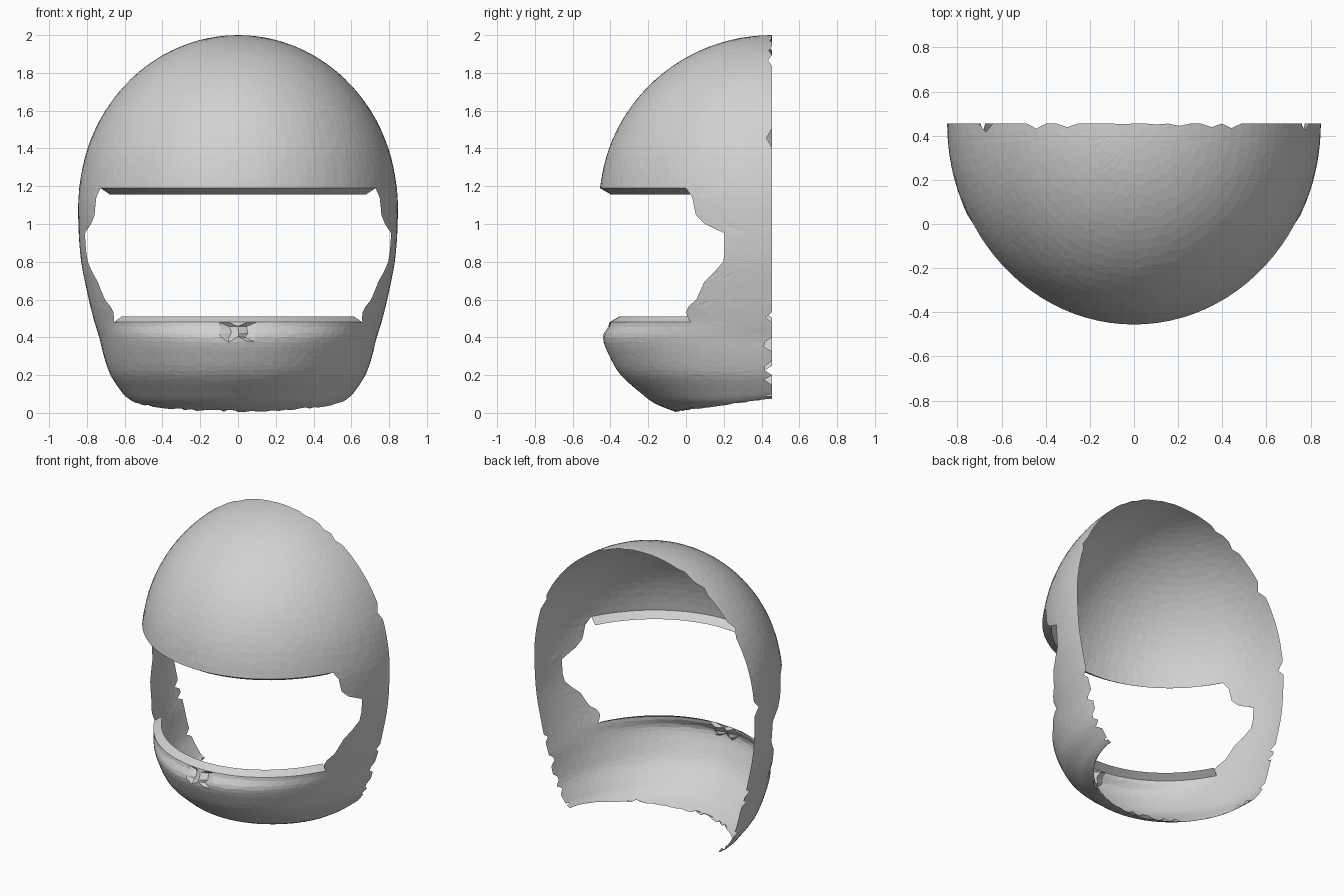
import bpy
import bmesh
import random
from math import pi, sin, cos, asin, acos
from mathutils import Vector

random.seed(4)
if "Cube" in bpy.data.objects:
    bpy.data.objects.remove(bpy.data.objects["Cube"], do_unlink=True)

BACK = 0.455      # y of the open back plane
COLS = 48         # columns around the half shell
SIDE = 8          # columns of shell left beside the eye opening
SUB = 4           # rows per profile segment

grey = bpy.data.materials.new("shell_grey")
grey.use_nodes = True
colour = (0.64, 0.64, 0.64, 1)
grey.diffuse_color = colour
grey.node_tree.nodes["Principled BSDF"].inputs["Base Color"].default_value = colour

# Half width, depth, height, and how far the row sags at the front
DOME = [acos(0.1) * i / 6 for i in range(7)]
PROFILE = [Vector((.845 * sin(a), .915 * sin(a), 1.1 + .9 * cos(a), 0)) for a in DOME]
PROFILE += [Vector(p) for p in (
    (.845, .91, 1.0, 0), (.83, .90, .8, 0), (.79, .885, .6, 0), (.76, .86, .48, 0),
    (.735, .895, .4, 0), (.71, .86, .3, 0), (.675, .80, .2, 0), (.615, .70, .11, 0),
    (.59, .62, .085, .035), (.57, .51, .075, .07))]
BROW, CHIN = 6 * SUB, 10 * SUB
LAST = (len(PROFILE) - 1) * SUB

# Eye opening edge at each side: height, y
EDGE = [(1.19, 0), (1.16, .03), (1.05, .05), (.98, .12), (.96, .205), (.81, .205),
        (.76, .165), (.70, .10), (.6, .055), (.58, .02), (.53, 0), (.48, .02)]


def row_shape(r):
    """Smooth curve through the profile at a fractional row."""
    i = min(int(r / SUB), len(PROFILE) - 2)
    u = r / SUB - i
    p1, p2 = PROFILE[i], PROFILE[i + 1]
    if i:
        p0 = PROFILE[i - 1]
    else:
        p0 = Vector((-p2.x, -p2.y, p2.z, 0))
    p3 = PROFILE[i + 2] if i + 2 < len(PROFILE) else p2
    return 0.5 * (2 * p1 + (p2 - p0) * u + (2 * p0 - 5 * p1 + 4 * p2 - p3) * u ** 2
                  + (3 * p1 - p0 - 3 * p2 + p3) * u ** 3)


def edge_y(z):
    for (za, ya), (zb, yb) in zip(EDGE, EDGE[1:]):
        if za >= z >= zb:
            return ya + (yb - ya) * (za - z) / (za - zb)
    return 0


def point(shape, t, inset=0.0, lift=0.0):
    w, d, z, sag = shape
    return Vector(((w - inset) * -cos(t), BACK - (d - inset) * sin(t),
                   z - sag * sin(t) + lift))


def shell_point(r, c):
    """Shell position with uneven facets and torn outer edges."""
    side = min(c, COLS - c)
    fixed = r in (0, BROW, CHIN, LAST)
    step = pi / COLS
    row = r
    if BROW < r < CHIN:
        shape = row_shape(r)
        t = asin((BACK - edge_y(shape.z)) / shape.y) * side / SIDE
        step = t / max(side, 1)
    else:
        t = step * side
    if side == 0:
        if not fixed and random.random() < 0.15:      # notch in the back edge
            t += random.uniform(0.03, 0.055)
    elif not (fixed or (BROW < r < CHIN and side == SIDE)):
        t += random.uniform(-0.25, 0.25) * step
        if r > 2:
            row = r + random.uniform(-0.25, 0.25)
    if c > COLS - c:
        t = pi - t
    dent = 0
    if CHIN < r <= CHIN + SUB and abs(c - COLS / 2) < 3 and c % 2:
        dent = 0.025                                  # dents in the chin
        row = r
    p = point(row_shape(row), t, dent)
    if r == LAST:
        p.z += random.choice((0, 0, 0, 0.005, 0.02))  # ragged lower edge
    return p


def finish(name, bm):
    mesh = bpy.data.meshes.new(name)
    bm.normal_update()
    bm.to_mesh(mesh)
    bm.free()
    mesh.materials.append(grey)
    obj = bpy.data.objects.new(name, mesh)
    bpy.context.scene.collection.objects.link(obj)


# Shell: dome, cheeks and chin in one surface with the eye opening left out
bm = bmesh.new()
crown = bm.verts.new(point(PROFILE[0], 0))
verts = {}


def vert(r, c):
    if r == 0:
        return crown
    if (r, c) not in verts:
        verts[r, c] = bm.verts.new(shell_point(r, c))
    return verts[r, c]


for r in range(LAST):
    for c in range(COLS):
        if BROW <= r < CHIN and SIDE <= c < COLS - SIDE:
            continue
        a, b = vert(r, c), vert(r, c + 1)
        e, d = vert(r + 1, c + 1), vert(r + 1, c)
        if r == 0:
            bm.faces.new((crown, d, e))
        elif random.random() < 0.5:
            bm.faces.new((a, d, e))
            bm.faces.new((a, e, b))
        else:
            bm.faces.new((a, d, b))
            bm.faces.new((b, d, e))
finish("helmet_shell", bm)


# Lips turned inward along the top and bottom of the eye opening
def lip(name, r, inset, lift):
    bm = bmesh.new()
    shape = row_shape(r)
    pairs = []
    for c in range(SIDE, COLS - SIDE + 1):
        t = pi * c / COLS
        pairs.append((bm.verts.new(point(shape, t)),
                      bm.verts.new(point(shape, t, inset, lift))))
    for (a, b), (d, e) in zip(pairs, pairs[1:]):
        bm.faces.new((a, d, e, b) if lift > 0 else (a, b, e, d))
    finish(name, bm)


lip("brow_lip", BROW, 0.06, -0.035)
lip("chin_lip", CHIN, 0.05, 0.03)
